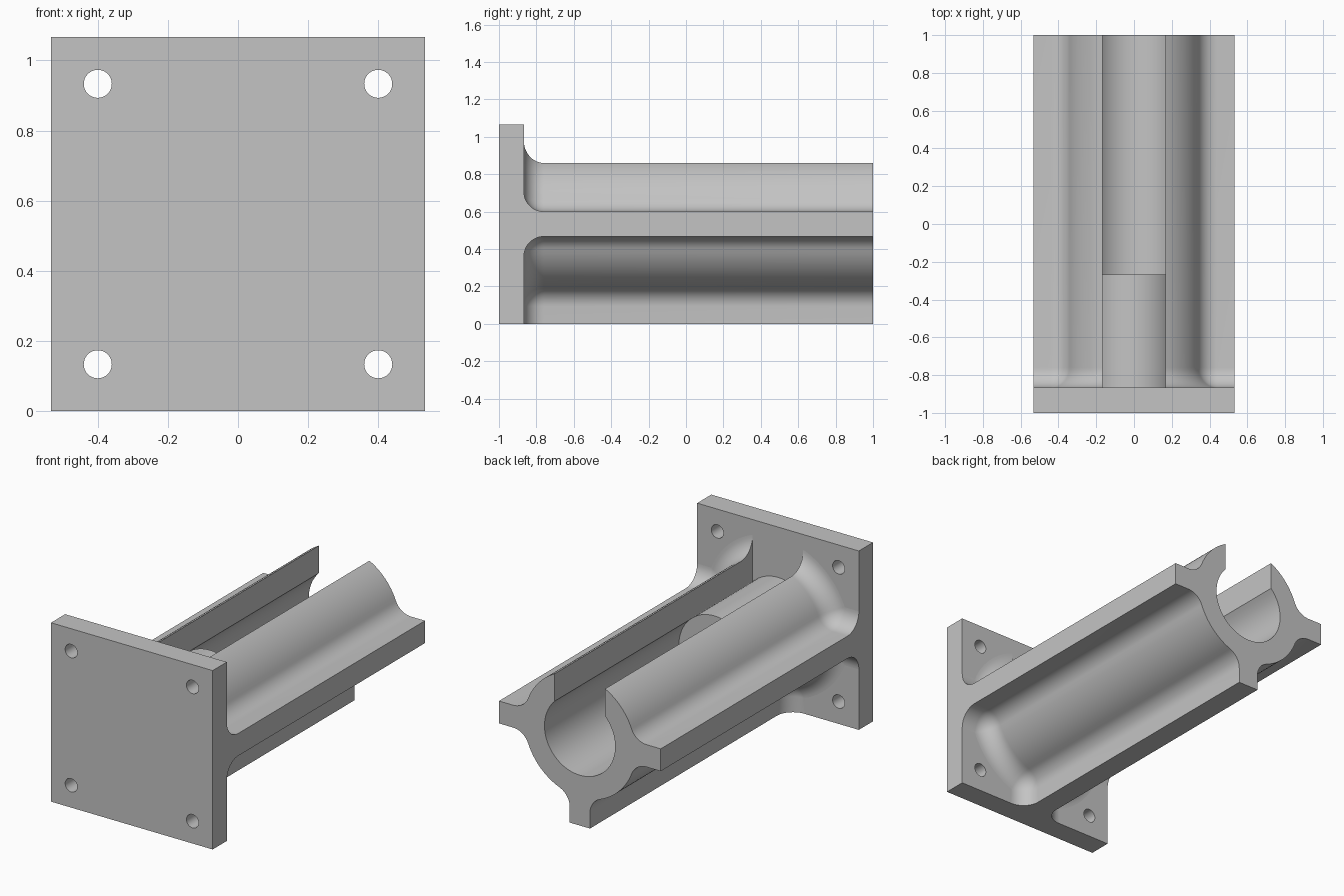
import bpy, bmesh
from math import sin, cos, pi, asin, atan2, sqrt, radians
from mathutils import Matrix, Vector

if "Cube" in bpy.data.objects:
    bpy.data.objects.remove(bpy.data.objects["Cube"], do_unlink=True)

HALF = 0.5333        # half plate width, also fin reach
AXIS = HALF          # height of the tube axis
PLATE_Y = -0.8667    # back face of the plate
TUBE_R, BORE_R = 0.3667, 0.2333
SLOT = 0.1667        # half slot width
FIN = 0.0667         # half fin thickness
FILLET = 0.1067
PLUG_END = -0.2667
STEPS = 12

grey = bpy.data.materials.new("plain_grey")
grey.use_nodes = True
colour = (0.55, 0.55, 0.55, 1)
grey.diffuse_color = colour
grey.node_tree.nodes["Principled BSDF"].inputs["Base Color"].default_value = colour


def make_object(name, bm):
    bmesh.ops.recalc_face_normals(bm, faces=bm.faces)
    mesh = bpy.data.meshes.new(name)
    bm.to_mesh(mesh)
    bm.free()
    mesh.materials.append(grey)
    obj = bpy.data.objects.new(name, mesh)
    bpy.context.collection.objects.link(obj)
    return obj


def smooth(obj):
    bpy.ops.object.select_all(action='DESELECT')
    obj.select_set(True)
    bpy.context.view_layer.objects.active = obj
    bpy.ops.object.shade_smooth_by_angle(angle=radians(30))


def add_cylinder(bm, x, z, radius, y0, y1, sides):
    matrix = Matrix.Translation((x, (y0 + y1) / 2, z)) @ Matrix.Rotation(pi / 2, 4, 'X')
    bmesh.ops.create_cone(bm, cap_ends=True, segments=sides, radius1=radius,
                          radius2=radius, depth=y1 - y0, matrix=matrix)


def arc(radius, a0, a1, steps, cx=0.0, cz=0.0):
    angles = [a0 + (a1 - a0) * i / steps for i in range(steps + 1)]
    return [Vector((cx + radius * cos(a), cz + radius * sin(a))) for a in angles]


def section(grow):
    """Slotted tube with three filleted fins, its outside grown by an offset."""
    across = FIN + FILLET
    along = sqrt((TUBE_R + FILLET) ** 2 - across ** 2)
    phi = atan2(across, along)
    radius = TUBE_R + grow
    # one side of a fin, from the tube to the tip
    side = arc(FILLET - grow, phi - pi, -pi / 2, STEPS, along, across)
    side.append(Vector((HALF, FIN + grow)))
    lower = [Vector((p.x, -p.y)) for p in reversed(side)]
    bottom = [Vector((p.y, -p.x)) for p in side]
    right = arc(radius, pi / 2 - asin(SLOT / radius), phi, STEPS)[:-1]
    right += side + lower
    right += arc(radius, -phi, phi - pi / 2, STEPS)[1:-1] + bottom
    left = [Vector((-p.x, p.y)) for p in reversed(right)]
    gap = asin(SLOT / BORE_R)
    bore = arc(BORE_R, pi / 2 + gap, 2.5 * pi - gap, 4 * STEPS)
    return right + left + bore


# Slotted tube with fins, flaring into the plate
bm = bmesh.new()
stations = []
for i in range(STEPS + 1):
    a = pi / 2 * i / STEPS
    stations.append((PLATE_Y + FILLET * (1 - cos(a)), FILLET * (1 - sin(a))))
stations.append((1.0, 0.0))
rings = [[bm.verts.new((p.x, y, p.y + AXIS)) for p in section(grow)]
         for y, grow in stations]
for r0, r1 in zip(rings, rings[1:]):
    for i in range(len(r0)):
        j = (i + 1) % len(r0)
        bm.faces.new((r0[i], r0[j], r1[j], r1[i]))
bm.faces.new(rings[0])
bm.faces.new(rings[-1])
bmesh.ops.remove_doubles(bm, verts=bm.verts, dist=1e-5)
smooth(make_object("finned_tube", bm))

# Solid plug filling the front part of the bore
bm = bmesh.new()
add_cylinder(bm, 0, AXIS, BORE_R, PLATE_Y, PLUG_END, 64)
smooth(make_object("bore_plug", bm))

# Mounting plate with four bolt holes
bm = bmesh.new()
bmesh.ops.create_cube(bm, size=1)
bmesh.ops.scale(bm, vec=(2 * HALF, PLATE_Y + 1, 2 * HALF), verts=bm.verts)
bmesh.ops.translate(bm, vec=(0, (PLATE_Y - 1) / 2, AXIS), verts=bm.verts)
plate = make_object("mounting_plate", bm)

bm = bmesh.new()
for sx in (-1, 1):
    for sz in (-1, 1):
        add_cylinder(bm, 0.4 * sx, AXIS + 0.4 * sz, 0.04, -1.1, -0.8, 32)
cutter = make_object("hole_cutter", bm)
cutter.hide_render = True

cut = plate.modifiers.new("bolt_holes", 'BOOLEAN')
cut.operation = 'DIFFERENCE'
cut.solver = 'EXACT'
cut.object = cutter
bpy.ops.object.select_all(action='DESELECT')
plate.select_set(True)
bpy.context.view_layer.objects.active = plate
bpy.ops.object.modifier_apply(modifier=cut.name)
bpy.data.objects.remove(cutter, do_unlink=True)
smooth(plate)
